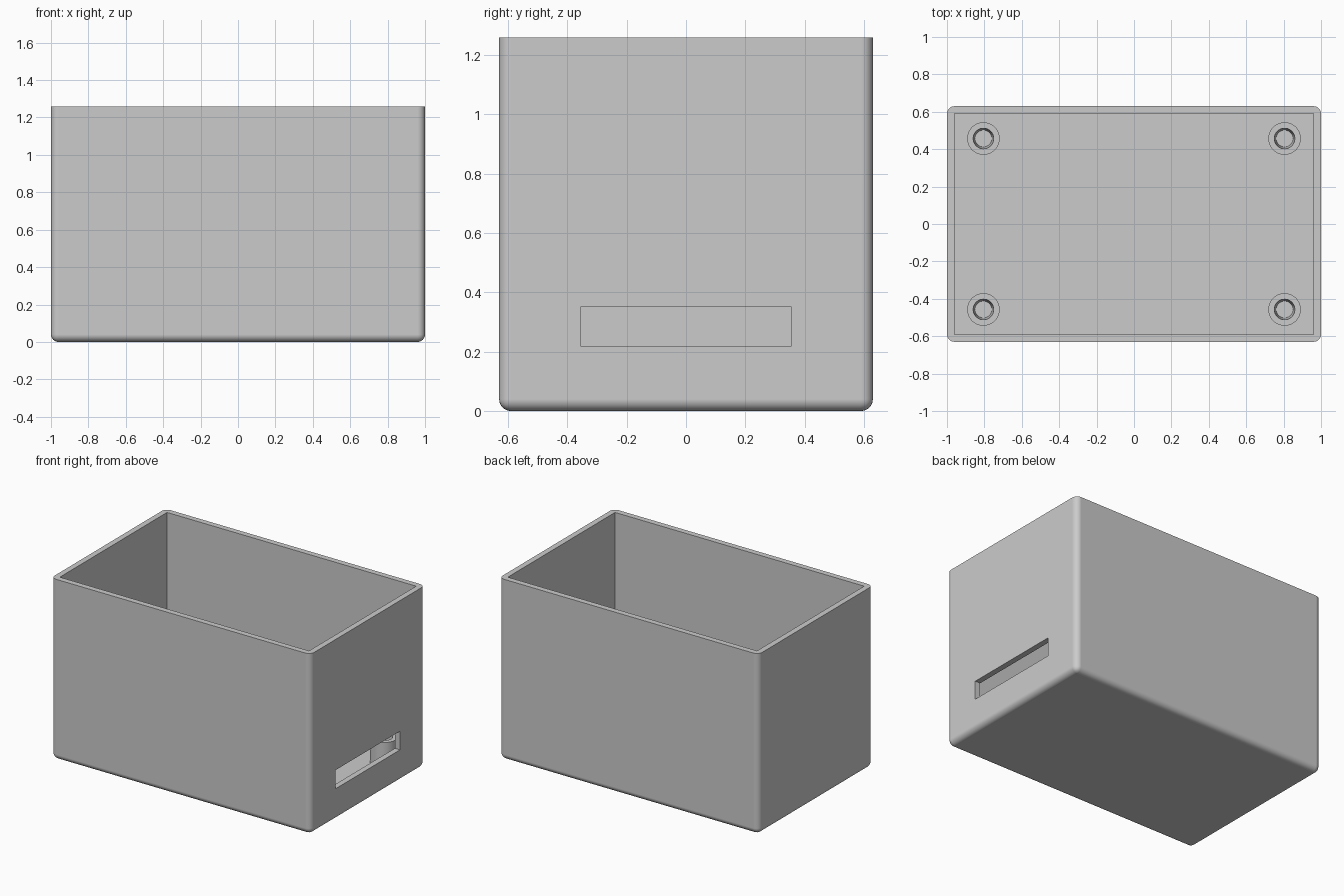
import bpy, bmesh, math
from mathutils import Matrix, Vector

if "Cube" in bpy.data.objects:
    bpy.data.objects.remove(bpy.data.objects["Cube"], do_unlink=True)

LENGTH, DEPTH, HEIGHT = 2.0, 1.26, 1.26
WALL = 0.04

grey = bpy.data.materials.new("light_grey_plastic")
grey.use_nodes = True
COLOUR = (0.6, 0.6, 0.6, 1)
grey.diffuse_color = COLOUR
grey.node_tree.nodes["Principled BSDF"].inputs["Base Color"].default_value = COLOUR


def add_object(name, bm):
    bmesh.ops.recalc_face_normals(bm, faces=bm.faces)
    mesh = bpy.data.meshes.new(name)
    bm.to_mesh(mesh)
    bm.free()
    mesh.materials.append(grey)
    obj = bpy.data.objects.new(name, mesh)
    bpy.context.collection.objects.link(obj)
    return obj


def box(low, high):
    low, high = Vector(low), Vector(high)
    bm = bmesh.new()
    place = Matrix.Translation((low + high) / 2) @ Matrix.Diagonal((*(high - low), 1))
    bmesh.ops.create_cube(bm, size=1, matrix=place)
    return bm


def activate(obj):
    bpy.ops.object.select_all(action="DESELECT")
    obj.select_set(True)
    bpy.context.view_layer.objects.active = obj


def cut(obj, cutter):
    cutter.hide_render = True
    mod = obj.modifiers.new("cut", "BOOLEAN")
    mod.operation, mod.solver, mod.object = "DIFFERENCE", "EXACT", cutter
    activate(obj)
    bpy.ops.object.modifier_apply(modifier=mod.name)
    bpy.data.objects.remove(cutter, do_unlink=True)


def smooth(obj):
    activate(obj)
    bpy.ops.object.shade_smooth_by_angle(angle=math.radians(30))


# Case: solid block, rounded everywhere except around the open top
x, y = LENGTH / 2, DEPTH / 2
bm = box((-x, -y, 0), (x, y, HEIGHT))
rounded = [e for e in bm.edges if min(v.co.z for v in e.verts) < 0.01]
bmesh.ops.bevel(bm, geom=rounded, offset=0.04, segments=6, profile=0.5, affect="EDGES")
case = add_object("case", bm)

# Sharp-cornered cavity and the connector slot in one end wall
cut(case, add_object("cavity_cutter",
                     box((WALL - x, WALL - y, WALL), (x - WALL, y - WALL, HEIGHT + 0.2))))
cut(case, add_object("slot_cutter", box((x - 0.1, -0.355, 0.22), (x + 0.1, 0.355, 0.35))))
smooth(case)
case.modifiers.new("flat_walls", "WEIGHTED_NORMAL").keep_sharp = True


# Standoffs: turned posts with a tapered screw hole
def standoff(name, cx, cy):
    profile = [(0.087, 0.03), (0.087, 0.22), (0.055, 0.22), (0.045, 0.05), (0, 0.05)]
    bm = bmesh.new()
    verts = [bm.verts.new((r, 0, z)) for r, z in profile]
    edges = [bm.edges.new(pair) for pair in zip(verts, verts[1:])]
    bmesh.ops.spin(bm, geom=verts + edges, axis=(0, 0, 1), cent=(0, 0, 0),
                   angle=math.tau, steps=40, use_merge=True)
    bmesh.ops.remove_doubles(bm, verts=bm.verts, dist=0.0005)
    rim = [e for e in bm.edges if e.is_boundary]
    bmesh.ops.holes_fill(bm, edges=rim, sides=0)
    obj = add_object(name, bm)
    obj.location = (cx, cy, 0)
    smooth(obj)


for side, sx in (("left", 1), ("right", -1)):
    for end, sy in (("front", -1), ("back", 1)):
        standoff(f"standoff_{end}_{side}", sx * 0.805, sy * 0.457)
